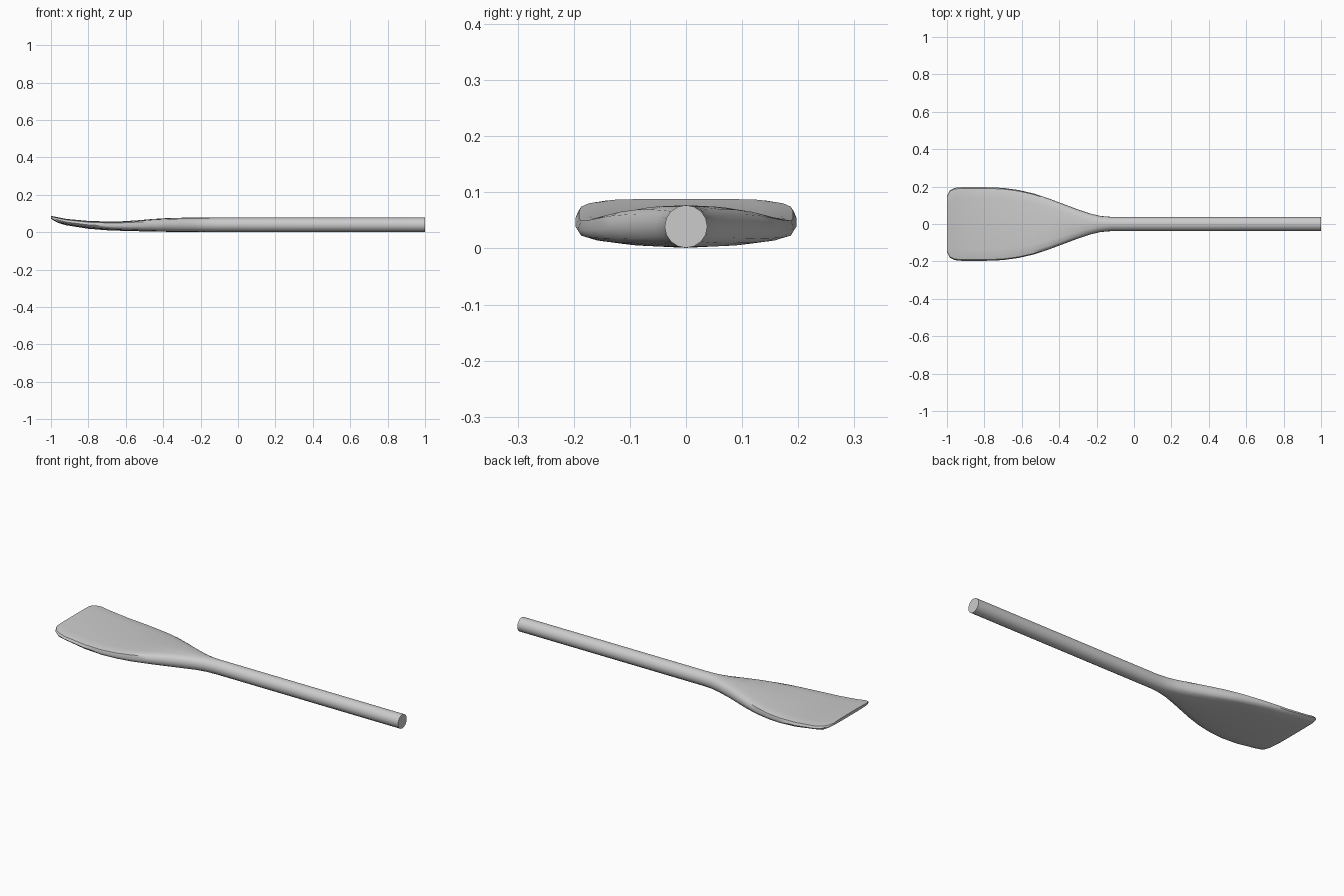
import bpy, bmesh, math

if "Cube" in bpy.data.objects:
    bpy.data.objects.remove(bpy.data.objects["Cube"])

SIDES = 16

# Stations along the paddle: x, half width, top z, bottom z, squareness (2 = round)
STATIONS = [
    (-1.00, 0.150, 0.088, 0.072, 4.0),
    (-0.985, 0.180, 0.084, 0.062, 4.5),
    (-0.96, 0.193, 0.079, 0.049, 5.0),
    (-0.92, 0.197, 0.071, 0.037, 5.0),
    (-0.80, 0.197, 0.060, 0.018, 5.0),
    (-0.70, 0.193, 0.057, 0.010, 5.0),
    (-0.62, 0.182, 0.058, 0.007, 5.0),
    (-0.54, 0.164, 0.063, 0.005, 4.8),
    (-0.46, 0.138, 0.070, 0.003, 4.4),
    (-0.38, 0.108, 0.075, 0.002, 3.8),
    (-0.30, 0.078, 0.077, 0.001, 3.1),
    (-0.23, 0.055, 0.077, 0.001, 2.5),
    (-0.18, 0.043, 0.077, 0.001, 2.2),
    (-0.12, 0.038, 0.077, 0.001, 2.0),
    (1.00, 0.038, 0.077, 0.001, 2.0),
]


def power(v, n):
    return math.copysign(abs(v) ** (2 / n), v) if abs(v) > 1e-6 else 0.0


# Blade and shaft as one continuous loft
bm = bmesh.new()
rings = []
for x, w, top, bottom, n in STATIONS:
    ring = []
    for i in range(SIDES):
        a = 2 * math.pi * i / SIDES
        y = w * power(math.cos(a), n)
        z = (top + bottom) / 2 + (top - bottom) / 2 * power(math.sin(a), n)
        # slight keel: the underside rises towards the blade edges
        if n > 2 and x > -0.95 and z < (top + bottom) / 2:
            z += 0.006 * (y / 0.197) ** 2
        ring.append(bm.verts.new((x, y, z)))
    rings.append(ring)
for r0, r1 in zip(rings, rings[1:]):
    for i in range(SIDES):
        j = (i + 1) % SIDES
        bm.faces.new((r0[i], r0[j], r1[j], r1[i]))

# Blade tip and shaft end caps
bm.faces.new(rings[0])
bm.faces.new(rings[-1])
bmesh.ops.recalc_face_normals(bm, faces=bm.faces)

mesh = bpy.data.meshes.new("paddle")
bm.to_mesh(mesh)
bm.free()
paddle = bpy.data.objects.new("paddle", mesh)
bpy.context.collection.objects.link(paddle)
bpy.context.view_layer.objects.active = paddle
paddle.select_set(True)
bpy.ops.object.shade_smooth_by_angle(angle=math.radians(50))
